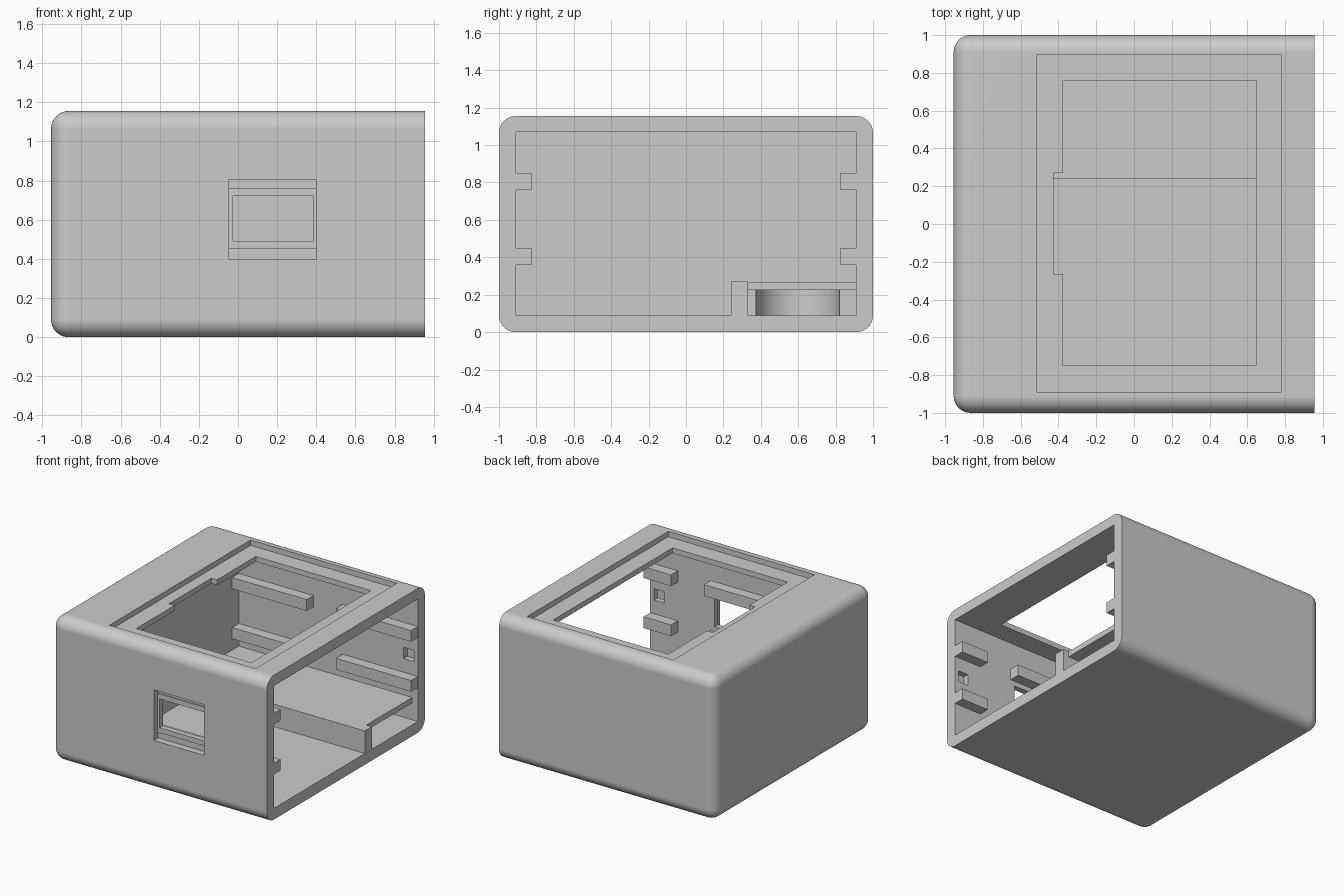
import bpy
import bmesh
import math

default = bpy.data.objects.get("Cube")
if default:
    bpy.data.objects.remove(default, do_unlink=True)

grey = bpy.data.materials.new("plain grey")
grey.use_nodes = True
COLOUR = (0.6, 0.6, 0.6, 1)
grey.diffuse_color = COLOUR
grey.node_tree.nodes["Principled BSDF"].inputs["Base Color"].default_value = COLOUR

X, WALL, INNER, HEIGHT = 0.955, 0.09, 0.91, 1.155
BACK_X = -0.63      # closed end of the cavity


def add_object(name, bm):
    mesh = bpy.data.meshes.new(name)
    bmesh.ops.recalc_face_normals(bm, faces=bm.faces)
    bm.to_mesh(mesh)
    bm.free()
    obj = bpy.data.objects.new(name, mesh)
    bpy.context.collection.objects.link(obj)
    mesh.materials.append(grey)
    return obj


def box_mesh(xs, ys, zs):
    bm = bmesh.new()
    bmesh.ops.create_cube(bm, size=1)
    for v in bm.verts:
        v.co = [r[0] if c < 0 else r[1] for c, r in zip(v.co, (xs, ys, zs))]
    return bm


def box(name, xs, ys, zs):
    return add_object(name, box_mesh(xs, ys, zs))


def cut(target, cutter):
    cutter.hide_render = True
    mod = target.modifiers.new("cut", "BOOLEAN")
    mod.operation = "DIFFERENCE"
    mod.solver = "EXACT"
    mod.object = cutter
    bpy.context.view_layer.objects.active = target
    bpy.ops.object.modifier_apply(modifier=mod.name)
    bpy.data.objects.remove(cutter, do_unlink=True)


def smooth(obj):
    bpy.ops.object.select_all(action="DESELECT")
    obj.select_set(True)
    bpy.context.view_layer.objects.active = obj
    bpy.ops.object.shade_smooth_by_angle(angle=math.radians(30))


# Outer shell, rounded everywhere except around the open end
bm = box_mesh((-X, X), (-1, 1), (0, HEIGHT))
rounded = [e for e in bm.edges if any(v.co.x < 0 for v in e.verts)]
bmesh.ops.bevel(bm, geom=rounded, offset=WALL, segments=10, profile=0.5,
                affect="EDGES", clamp_overlap=False)
shell = add_object("case_shell", bm)

# Main cavity, then the stepped opening in the top with its side notch
cut(shell, box("cavity", (BACK_X, 1.2), (-INNER, INNER), (WALL, 1.07)))
cut(shell, box("top_recess", (-0.515, 0.78), (-0.89, 0.895), (1.112, 1.4)))
cut(shell, box("top_hole", (-0.375, 0.645), (-0.75, 0.76), (0.95, 1.4)))
cut(shell, box("top_notch", (-0.425, -0.3), (-0.265, 0.27), (1.0, 1.4)))

# Front window: shallow recess, deeper bands above and below, open centre
cut(shell, box("window_recess", (-0.045, 0.4), (-1.2, -0.955), (0.4, 0.805)))
for low, high in ((0.4, 0.45), (0.76, 0.805)):
    cut(shell, box("window_band", (-0.045, 0.4), (-1.2, -0.945), (low, high)))
cut(shell, box("window_hole", (-0.025, 0.385), (-1.2, -0.85), (0.49, 0.72)))

# Latch pockets inside both side walls, near the open end
for side in (-1, 1):
    ys = sorted((side * 0.85, side * 0.955))
    cut(shell, box("latch_pocket", (0.83, 0.92), ys, (0.56, 0.65)))
smooth(shell)
weighted = shell.modifiers.new("flat face normals", "WEIGHTED_NORMAL")
weighted.keep_sharp = True

# Guide rails, two levels on each side wall, each with a gap
gaps = {"front": (-1, 0.42, 0.71), "back": (1, 0.03, 0.29)}
for label, (side, gap_start, gap_end) in gaps.items():
    ys = sorted((side * 0.825, side * 0.93))
    for level, low in (("lower", 0.36), ("upper", 0.76)):
        for part, xs in (("inner", (BACK_X - 0.02, gap_start)),
                         ("outer", (gap_end, X - 0.001))):
            box(f"{label}_{level}_{part}_rail", xs, ys, (low, low + 0.09))

# Covered compartment on the floor along the back wall
box("compartment_wall", (BACK_X - 0.02, X - 0.001), (0.24, 0.33), (0.07, 0.27))
box("compartment_roof", (BACK_X - 0.02, X - 0.05), (0.32, 0.93), (0.225, 0.269))

# End block of the compartment with a round seat
block = box("compartment_end", (BACK_X - 0.02, 0.3), (0.32, 0.93), (0.07, 0.23))
bm = bmesh.new()
bmesh.ops.create_cone(bm, cap_ends=True, segments=48, radius1=0.223,
                      radius2=0.223, depth=1)
bmesh.ops.translate(bm, verts=bm.verts, vec=(0.3, 0.598, 0.2))
cut(block, add_object("round_seat", bm))
smooth(block)
